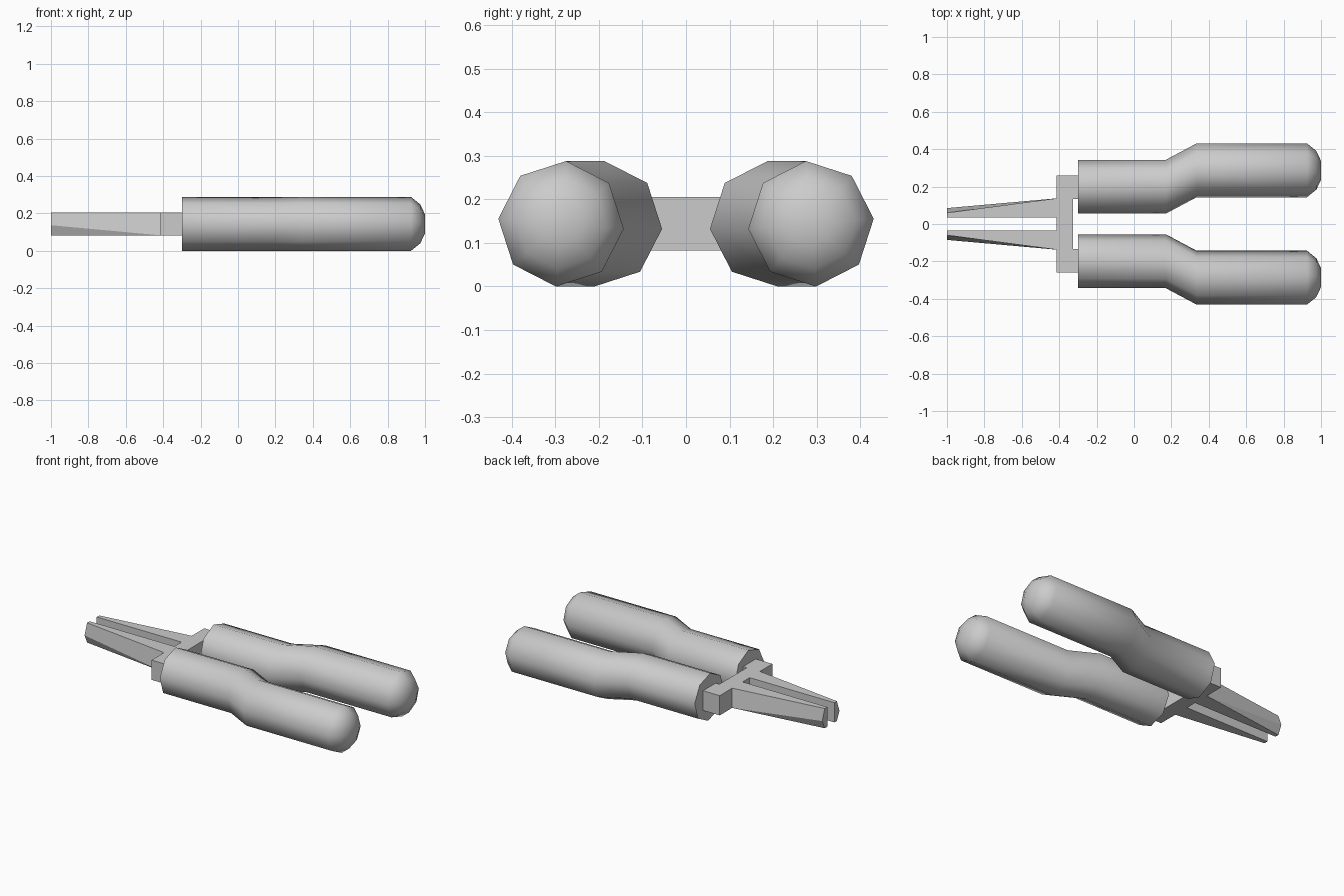
import bpy, bmesh, math

if "Cube" in bpy.data.objects:
    bpy.data.objects.remove(bpy.data.objects["Cube"])


def loft(name, sections, mirror=False):
    """Skin a list of equal-length point loops, cap both ends."""
    bm = bmesh.new()
    rings = [[bm.verts.new(p) for p in s] for s in sections]
    n = len(rings[0])
    for a, b in zip(rings, rings[1:]):
        for i in range(n):
            j = (i + 1) % n
            bm.faces.new((a[i], a[j], b[j], b[i]))
    bm.faces.new(rings[0])
    bm.faces.new(rings[-1])
    bmesh.ops.remove_doubles(bm, verts=bm.verts[:], dist=1e-4)
    bmesh.ops.recalc_face_normals(bm, faces=bm.faces[:])
    me = bpy.data.meshes.new(name)
    bm.to_mesh(me)
    bm.free()
    ob = bpy.data.objects.new(name, me)
    bpy.context.collection.objects.link(ob)
    if mirror:
        ob.modifiers.new("Mirror", 'MIRROR').use_axis = (False, True, False)
        ob.modifiers["Mirror"].use_mirror_merge = False
    return ob


def octagon(x, y, r):
    return [(x, y + r * math.cos(a), 0.144 + r * math.sin(a))
            for a in (math.radians(4.6 + 45 * k) for k in range(8))]


# Handles: cranked eight-sided grips with rounded ends
R = 0.1445
handles = loft("handles", [octagon(*s) for s in (
    (-0.30, 0.199, R), (0.17, 0.199, R), (0.335, 0.287, R),
    (0.925, 0.287, R), (0.975, 0.287, 0.104), (1.0, 0.287, 0.05))], mirror=True)
bpy.context.view_layer.objects.active = handles
handles.select_set(True)
bpy.ops.object.shade_smooth_by_angle(angle=math.radians(50))
handles.select_set(False)

# Yoke: C-shaped crossbar joining the handles
Z0, Z1 = 0.083, 0.206
outline = [(-0.415, -0.26), (-0.30, -0.26), (-0.30, -0.135), (-0.325, -0.135),
           (-0.325, 0.135), (-0.30, 0.135), (-0.30, 0.26), (-0.415, 0.26)]
loft("yoke", [[(x, y, z) for x, y in outline] for z in (Z0, Z1)])

# Jaws: tapered prongs, rectangular at the root and bevelled at the tip
tip = [(0.035, Z1), (0.06, Z1), (0.085, 0.137), (0.06, Z0), (0.035, Z0)]
root = [(0.035, Z1), (0.137, Z1), (0.137, Z0), (0.137, Z0), (0.035, Z0)]
loft("jaws", [[(-1.0, y, z) for y, z in tip],
              [(-0.415, y, z) for y, z in root]], mirror=True)
